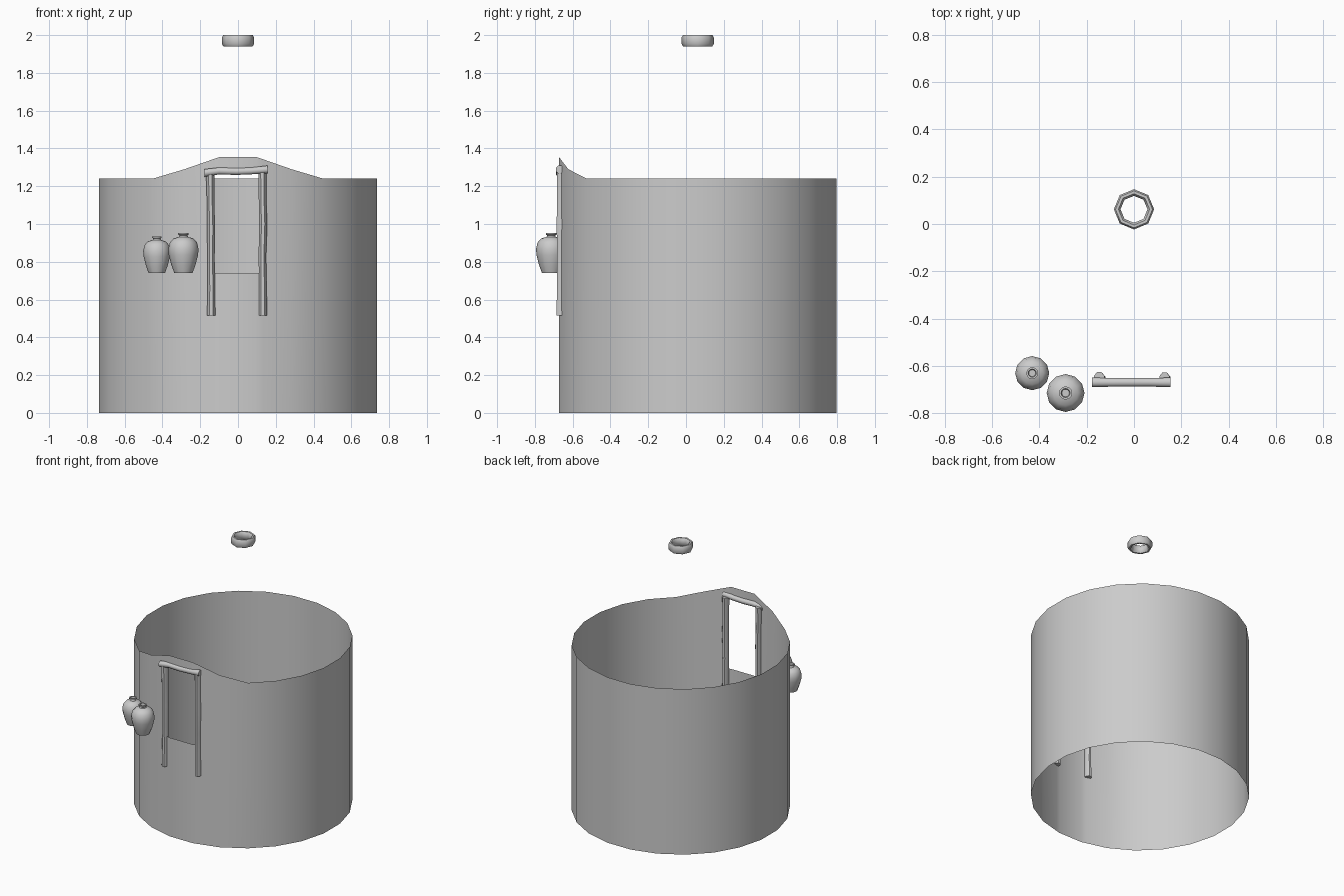
import bpy, bmesh, math
from mathutils import Vector, Matrix

if "Cube" in bpy.data.objects:
    bpy.data.objects.remove(bpy.data.objects["Cube"])

CY = 0.062  # tower axis in y


def finish(name, bm, angle=50):
    me = bpy.data.meshes.new(name)
    bm.to_mesh(me)
    bm.free()
    ob = bpy.data.objects.new(name, me)
    bpy.context.collection.objects.link(ob)
    bpy.ops.object.select_all(action='DESELECT')
    bpy.context.view_layer.objects.active = ob
    ob.select_set(True)
    bpy.ops.object.shade_smooth_by_angle(angle=math.radians(angle))
    return ob


def bridge(bm, rings, closed=False):
    n = len(rings[0])
    pairs = list(zip(rings, rings[1:]))
    if closed:
        pairs.append((rings[-1], rings[0]))
    for a, b in pairs:
        for i in range(n):
            j = (i + 1) % n
            bm.faces.new((a[i], a[j], b[j], b[i]))


def lathe(name, profile, centre, sides, closed=False, cap=True):
    bm = bmesh.new()
    rings = []
    for r, z in profile:
        rings.append([bm.verts.new((centre[0] + r * math.cos(2 * math.pi * k / sides),
                                    centre[1] + r * math.sin(2 * math.pi * k / sides), z))
                      for k in range(sides)])
    bridge(bm, rings, closed)
    if cap:
        bm.faces.new(rings[0][::-1])
        bm.faces.new(rings[-1])
    bmesh.ops.recalc_face_normals(bm, faces=bm.faces)
    return finish(name, bm)


def log(name, path, u, v, ru, rv, sides=8):
    """Rough timber: an oval section swept along a slightly crooked path."""
    bm = bmesh.new()
    u, v = Vector(u), Vector(v)
    rings = []
    for x, y, z, s in path:
        ring = []
        for k in range(sides):
            a = 2 * math.pi * (k + 0.5) / sides
            ring.append(bm.verts.new(Vector((x, y, z)) + u * ru * s * math.cos(a)
                                     + v * rv * s * math.sin(a)))
        rings.append(ring)
    bridge(bm, rings)
    bm.faces.new(rings[0][::-1])
    bm.faces.new(rings[-1])
    bmesh.ops.recalc_face_normals(bm, faces=bm.faces)
    return finish(name, bm)


# Round wall: open thin shell, raised over the doorway
bm = bmesh.new()
bmesh.ops.create_cone(bm, cap_ends=False, segments=24, radius1=0.7413, radius2=0.7413, depth=1.24,
                      matrix=Matrix.Translation((0, CY, 0.62)) @ Matrix.Rotation(math.radians(7.5), 4, 'Z'))
for v in bm.verts:
    if v.co.z > 1 and v.co.y < -0.4:
        if abs(v.co.x) < 0.2:
            v.co.z = 1.355
        elif abs(v.co.x) < 0.35:
            v.co.z = 1.29
# Doorway cut through the front
for co, no in (((0.13, 0, 0), (1, 0, 0)), ((-0.13, 0, 0), (1, 0, 0)),
               ((0, 0, 0.74), (0, 0, 1)), ((0, 0, 1.28), (0, 0, 1))):
    lim = 0.2836 if no[0] else 0.14
    faces = [f for f in bm.faces if f.calc_center_median().y < -0.5
             and abs(f.calc_center_median().x) < lim]
    geom = set(faces)
    for f in faces:
        geom.update(f.edges)
        geom.update(f.verts)
    bmesh.ops.bisect_plane(bm, geom=list(geom), plane_co=co, plane_no=no)
hole = [f for f in bm.faces if f.calc_center_median().y < -0.5
        and abs(f.calc_center_median().x) < 0.13 and 0.74 < f.calc_center_median().z < 1.28]
bmesh.ops.delete(bm, geom=hole, context='FACES')
finish("round_wall", bm, 30)

# Door frame
X, Y, Z = (1, 0, 0), (0, 1, 0), (0, 0, 1)
log("left_door_post", [(-0.142, -0.658, 0.515, 1), (-0.141, -0.657, 0.66, 0.93),
                       (-0.143, -0.657, 0.82, 0.9), (-0.142, -0.658, 0.98, 0.97),
                       (-0.145, -0.657, 1.12, 0.9), (-0.147, -0.655, 1.28, 1.05)],
    X, Y, 0.0235, 0.030)
log("right_door_post", [(0.132, -0.658, 0.515, 1), (0.131, -0.657, 0.70, 0.92),
                        (0.129, -0.657, 0.83, 0.92), (0.133, -0.658, 1.0, 0.98),
                        (0.130, -0.657, 1.12, 0.92), (0.129, -0.655, 1.28, 1.0)],
    X, Y, 0.0235, 0.030)
log("door_lintel", [(-0.177, -0.669, 1.270, 1), (-0.10, -0.669, 1.281, 0.9),
                    (-0.01, -0.669, 1.278, 0.9), (0.07, -0.669, 1.281, 0.88),
                    (0.155, -0.669, 1.289, 1)],
    Y, Z, 0.022, 0.022)


# Storage jars, with a hollow mouth
def jar(name, x, y, r, h):
    prof = [(0.60, 0), (0.80, 0.20), (0.97, 0.45), (1.0, 0.60), (0.90, 0.76), (0.66, 0.86),
            (0.30, 0.90), (0.27, 0.94), (0.35, 0.96), (0.35, 1.0), (0.24, 1.0), (0.20, 0.90)]
    lathe(name, [(r * a, 0.74 + h * b) for a, b in prof], (x, y), 12)


jar("small_jar", -0.43, -0.63, 0.072, 0.195)
jar("large_jar", -0.289, -0.714, 0.080, 0.213)

# Ring above the wall
lathe("top_ring", [(0.078, 1.941), (0.085, 1.953), (0.085, 1.988), (0.078, 2.0),
                   (0.066, 2.0), (0.057, 1.988), (0.057, 1.953), (0.066, 1.941)],
      (0, CY), 8, closed=True, cap=False)
